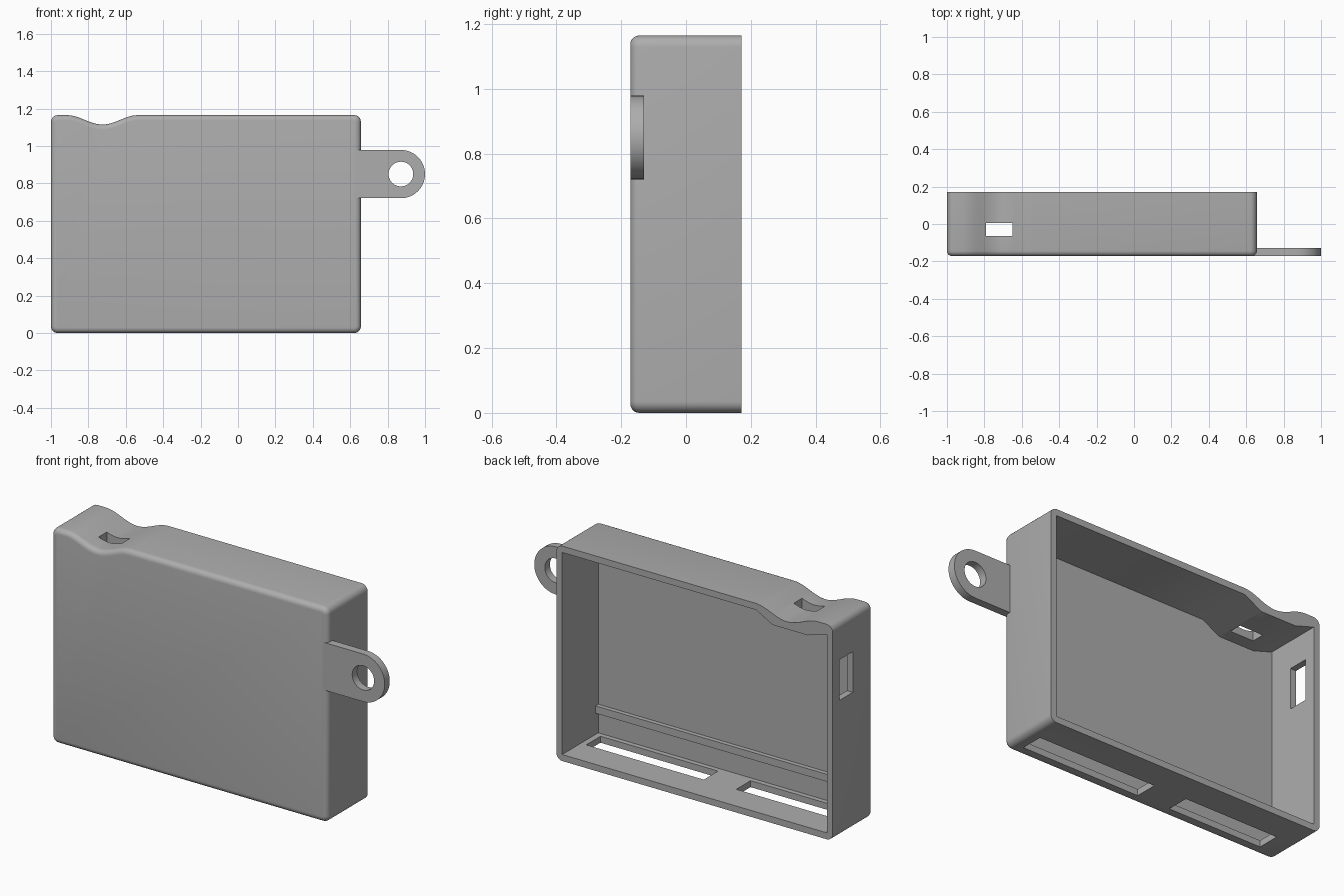
import bpy, bmesh, math
from mathutils import Vector

cube = bpy.data.objects.get("Cube")
if cube:
    bpy.data.objects.remove(cube, do_unlink=True)

grey = bpy.data.materials.new("grey plastic")
grey.use_nodes = True
colour = (0.42, 0.42, 0.42, 1)
grey.diffuse_color = colour
grey.node_tree.nodes["Principled BSDF"].inputs["Base Color"].default_value = colour

FRONT, BACK, WALL = -0.172, 0.172, 0.035
LEFT, RIGHT, TOP = -1.0, 0.657, 1.165


def prism(name, outline, y0, y1, front_bevel=0):
    """Extrude an x-z outline from y0 to y1, optionally rounding the front rim."""
    bm = bmesh.new()
    face = bm.faces.new([bm.verts.new((x, y0, z)) for x, z in outline])
    new = bmesh.ops.extrude_face_region(bm, geom=[face], use_keep_orig=True)["geom"]
    moved = [v for v in new if isinstance(v, bmesh.types.BMVert)]
    bmesh.ops.translate(bm, verts=moved, vec=Vector((0, y1 - y0, 0)))
    bmesh.ops.recalc_face_normals(bm, faces=bm.faces[:])
    if front_bevel:
        rim = [e for e in bm.edges if all(abs(v.co.y - y0) < 1e-5 for v in e.verts)]
        bmesh.ops.bevel(bm, geom=rim, offset=front_bevel, segments=5,
                        profile=0.5, affect='EDGES', clamp_overlap=False)
    mesh = bpy.data.meshes.new(name)
    bm.to_mesh(mesh)
    bm.free()
    mesh.materials.append(grey)
    obj = bpy.data.objects.new(name, mesh)
    bpy.context.collection.objects.link(obj)
    return obj


def box(name, x0, x1, y0, y1, z0, z1):
    return prism(name, [(x0, z0), (x1, z0), (x1, z1), (x0, z1)], y0, y1)


def arc(cx, cz, r, start, end, steps):
    angles = [math.radians(start + (end - start) * i / steps) for i in range(steps + 1)]
    return [(cx + r * math.cos(a), cz + r * math.sin(a)) for a in angles]


def activate(obj):
    bpy.ops.object.select_all(action='DESELECT')
    obj.select_set(True)
    bpy.context.view_layer.objects.active = obj


def cut(obj, cutter):
    cutter.hide_render = True
    activate(obj)
    mod = obj.modifiers.new("cut", 'BOOLEAN')
    mod.operation, mod.solver, mod.object = 'DIFFERENCE', 'EXACT', cutter
    bpy.ops.object.modifier_apply(modifier=mod.name)
    bpy.data.objects.remove(cutter, do_unlink=True)


def smooth(obj):
    activate(obj)
    bpy.ops.object.shade_smooth_by_angle(angle=math.radians(32))


# Case outline: rounded corners and a smooth finger scoop in the top edge
R = 0.036
SCOOP_X, SCOOP_HALF, SCOOP_DEPTH = -0.725, 0.19, 0.05
scoop = []
for i in range(25):
    t = 1 - i / 12
    scoop.append((SCOOP_X + SCOOP_HALF * t,
                  TOP - SCOOP_DEPTH * (0.5 + 0.5 * math.cos(math.pi * t))))
outline = (arc(LEFT + R, R, R, 180, 270, 6) + arc(RIGHT - R, R, R, 270, 360, 6)
           + arc(RIGHT - R, TOP - R, R, 0, 90, 6) + scoop
           + arc(LEFT + R, TOP - R, R, 90, 180, 6))
case = prism("case_shell", outline, FRONT, BACK, front_bevel=0.028)

# Hollow interior, open at the back, with a lowered ceiling under the scoop
lo, hi, ceiling = LEFT + WALL, RIGHT - WALL, TOP - WALL
cavity = [(lo, WALL), (hi, WALL), (hi, ceiling), (-0.54, ceiling),
          (-0.64, 1.075), (-0.85, 1.075), (lo, 1.11)]
cut(case, prism("cavity_cutter", cavity, FRONT + WALL, BACK + 0.1))

# Port openings: top, left side and two long slots in the bottom
cut(case, box("top_port_cutter", -0.79, -0.65, -0.065, 0.005, 1.0, 1.3))
cut(case, box("side_port_cutter", LEFT - 0.1, LEFT + 0.1, 0.0, 0.112, 0.74, 0.96))
for x0, x1 in ((-0.87, -0.31), (-0.115, 0.59)):
    cut(case, box("slot_cutter", x0, x1, -0.11, 0.012, -0.1, 0.1))
smooth(case)

# Ledge running along the inside of the front wall
box("inner_ledge", lo - 0.005, hi + 0.005, FRONT + WALL - 0.005, -0.113, 0.15, 0.19)

# Keyring tab with a round hole
TAB_X, TAB_Z, TAB_R = 0.871, 0.85, 0.129
tab = prism("keyring_tab", [(RIGHT - 0.03, TAB_Z - TAB_R)]
            + arc(TAB_X, TAB_Z, TAB_R, -90, 90, 32)
            + [(RIGHT - 0.03, TAB_Z + TAB_R)], FRONT, FRONT + 0.043)
cut(tab, prism("tab_hole_cutter", arc(TAB_X, TAB_Z, 0.066, 0, 350, 35),
               FRONT - 0.1, FRONT + 0.15))
smooth(tab)
